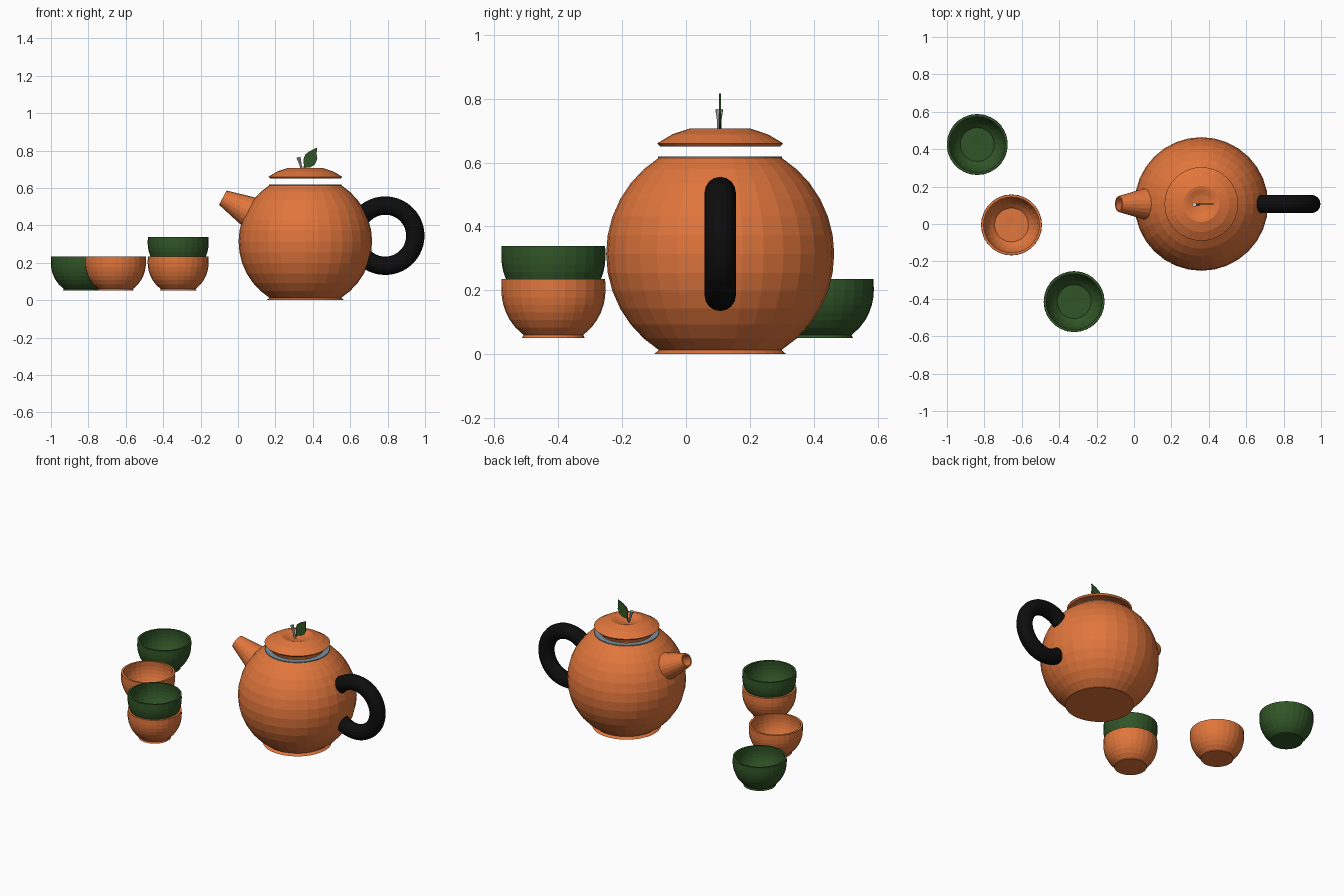
import bpy, bmesh, math
from mathutils import Vector, Matrix

if "Cube" in bpy.data.objects:
    bpy.data.objects.remove(bpy.data.objects["Cube"])

PX, PY = 0.36, 0.107          # teapot centre


def material(name, rgb):
    m = bpy.data.materials.new(name)
    m.diffuse_color = (*rgb, 1)
    m.use_nodes = True
    m.node_tree.nodes["Principled BSDF"].inputs["Base Color"].default_value = m.diffuse_color
    return m


ORANGE = material("orange_glaze", (0.75, 0.18, 0.045))
GREEN = material("green_glaze", (0.03, 0.09, 0.02))
BLACK = material("black_rubber", (0.004, 0.004, 0.004))
STEEL = material("blue_grey", (0.2, 0.28, 0.34))


def finish(bm, name, mat):
    bmesh.ops.remove_doubles(bm, verts=bm.verts, dist=1e-5)
    bmesh.ops.recalc_face_normals(bm, faces=bm.faces)
    me = bpy.data.meshes.new(name)
    bm.to_mesh(me)
    bm.free()
    ob = bpy.data.objects.new(name, me)
    bpy.context.collection.objects.link(ob)
    if mat:
        me.materials.append(mat)
    return ob


def lathe(name, profile, mat, loc=(0, 0, 0), steps=32, start=0.0, sweep=math.tau,
          closed=False, axis=None):
    """Spin an (r, z) profile round the local z axis."""
    bm = bmesh.new()
    vs = [bm.verts.new((r * math.cos(start), r * math.sin(start), z)) for r, z in profile]
    edges = [bm.edges.new(p) for p in zip(vs, vs[1:])]
    if closed:
        edges.append(bm.edges.new((vs[-1], vs[0])))
    bmesh.ops.spin(bm, geom=vs + edges, cent=(0, 0, 0), axis=(0, 0, 1),
                   angle=sweep, steps=steps, use_duplicate=False)
    ob = finish(bm, name, mat)
    rot = Vector(axis).to_track_quat('Z', 'Y').to_matrix().to_4x4() if axis else Matrix()
    ob.matrix_world = Matrix.Translation(loc) @ rot
    return ob


def arc(r, zc, z0, z1, n):
    """Circular profile between two heights."""
    a0, a1 = math.asin((z0 - zc) / r), math.asin((z1 - zc) / r)
    angs = [a0 + (a1 - a0) * i / n for i in range(n + 1)]
    return [(r * math.cos(a), zc + r * math.sin(a)) for a in angs]


# Teapot body: hollow ball on a flared foot
outer = arc(0.357, 0.314, 0.013, 0.615, 12)
inner = arc(0.337, 0.314, 0.03, 0.615, 10)[::-1]
lathe("teapot_body", [(0, 0), (0.207, 0)] + outer + inner + [(0, 0.03)], ORANGE, (PX, PY, 0))
lathe("opening_rim", [(0.194, 0.612), (0.194, 0.619), (0.158, 0.619), (0.158, 0.612)],
      STEEL, (PX, PY, 0), closed=True)

# Lid: raised shell with a dimpled top
lathe("lid", [(0, 0.683), (0.05, 0.692), (0.08, 0.703), (0.096, 0.706), (0.15, 0.688),
              (0.197, 0.66), (0.188, 0.65), (0.17, 0.655), (0.09, 0.686), (0, 0.672)],
      ORANGE, (PX, PY, 0))

# Spout: hollow cone leaning out to the left
lathe("spout", [(0.088, -0.015), (0.043, 0.16), (0.034, 0.16), (0.06, 0.02)], ORANGE,
      (0.06, PY, 0.473), steps=20, axis=(-0.88, 0, 0.47))

# Handle: round tube swept through most of a circle
tube = [(0.161 + 0.049 * math.cos(k * math.tau / 16), 0.049 * math.sin(k * math.tau / 16))
        for k in range(16)]
handle = lathe("handle", tube, BLACK, steps=44, closed=True,
               start=math.radians(-155), sweep=math.radians(310))
handle.matrix_world = Matrix.Translation((0.787, PY, 0.345)) @ Matrix.Rotation(math.pi / 2, 4, 'X')

# Stem on the lid
lathe("stem", [(0, 0), (0.006, 0), (0.007, 0.05), (0.012, 0.085), (0, 0.085)], None,
      (0.346, PY - 0.003, 0.683), steps=10, axis=(-0.27, 0, 0.96))

# Leaf: thin upright outline
outline = [(0.345, 0.685), (0.352, 0.72), (0.35, 0.755), (0.36, 0.78), (0.385, 0.798),
           (0.423, 0.816), (0.42, 0.785), (0.424, 0.755), (0.41, 0.725), (0.385, 0.71),
           (0.36, 0.708)]
bm = bmesh.new()
face = bm.faces.new([bm.verts.new((x, PY - 0.003, z)) for x, z in outline])
ext = bmesh.ops.extrude_face_region(bm, geom=[face])
bmesh.ops.translate(bm, vec=(0, 0.006, 0),
                    verts=[g for g in ext["geom"] if isinstance(g, bmesh.types.BMVert)])
finish(bm, "leaf", GREEN)

# Cups: rounded bowls on a small foot, two of them stacked


def bowl(r, depth, zc, z0, n):
    return [(r * math.sqrt(1 - ((zc - z) / depth) ** 2), z)
            for z in (z0 + (zc - z0) * i / n for i in range(n + 1))]


cup = ([(0, 0), (0.098, 0)] + bowl(0.163, 0.172, 0.15, 0.009, 6) + [(0.162, 0.184), (0.149, 0.184)]
       + bowl(0.151, 0.16, 0.15, 0.022, 6)[::-1] + [(0.04, 0.022), (0, 0.02)])
for name, mat, x, y, z in [
        ("back_cup", GREEN, -0.838, 0.425, 0.051),
        ("middle_cup", ORANGE, -0.655, -0.005, 0.051),
        ("stack_lower_cup", ORANGE, -0.32, -0.415, 0.051),
        ("stack_upper_cup", GREEN, -0.32, -0.415, 0.155)]:
    lathe(name, cup, mat, (x, y, z), steps=28)
